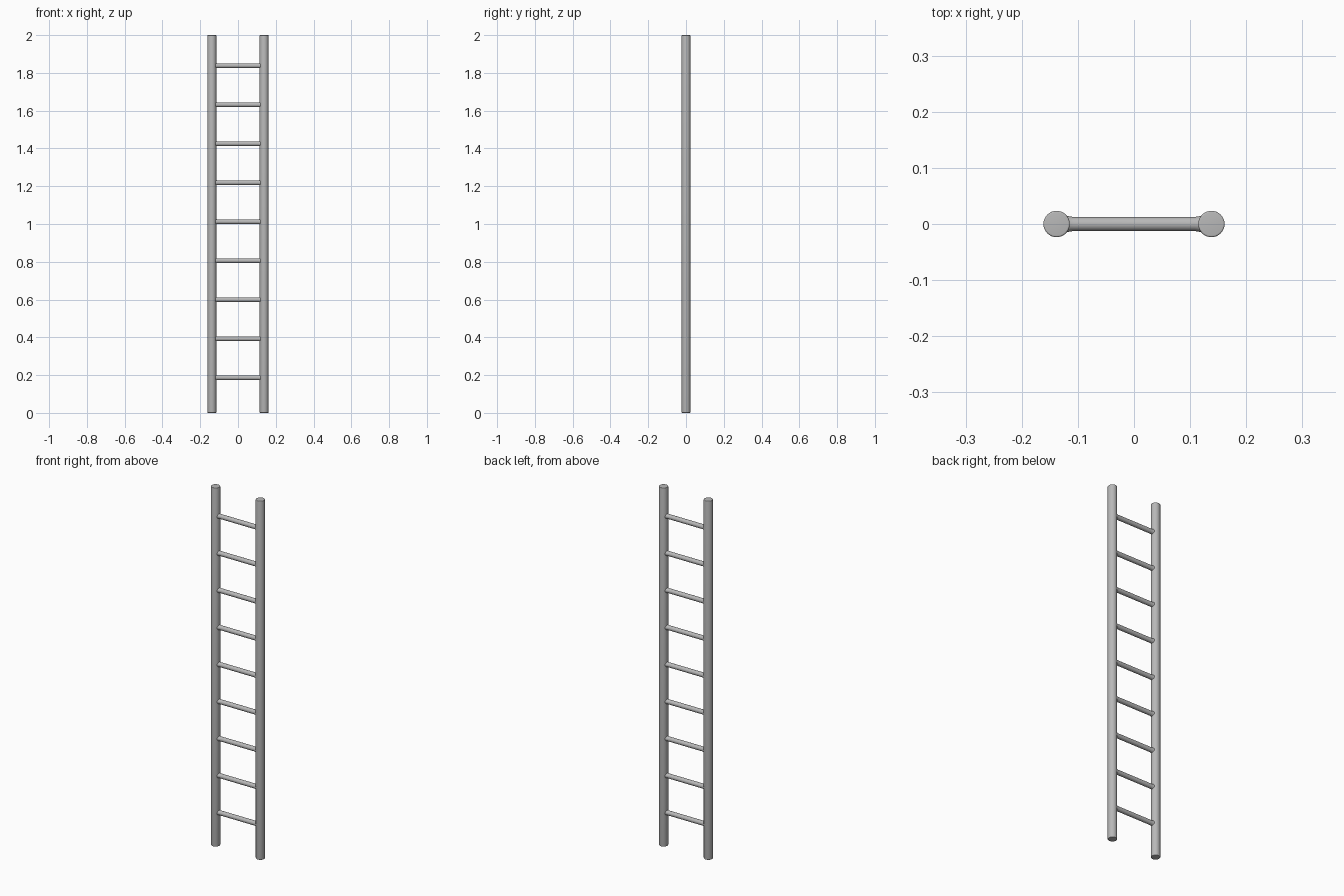
import bpy, math

if "Cube" in bpy.data.objects:
    bpy.data.objects.remove(bpy.data.objects["Cube"])

RAIL_X, RAIL_R, HEIGHT = 0.138, 0.0235, 2.0
RUNG_R = 0.0127

# Dark grey metal for all parts
grey = bpy.data.materials.new("dark_grey")
grey.diffuse_color = (0.48, 0.48, 0.48, 1)
grey.use_nodes = True
grey.node_tree.nodes["Principled BSDF"].inputs["Base Color"].default_value = grey.diffuse_color


def lathe(name, profile, segments, place):
    """Spin (radius, distance) pairs about an axis; place maps to world axes."""
    verts, faces = [], []
    for r, d in profile:
        for i in range(segments):
            a = 2 * math.pi * i / segments
            verts.append(place(r * math.cos(a), r * math.sin(a), d))
    for k in range(len(profile) - 1):
        for i in range(segments):
            j = (i + 1) % segments
            b, t = k * segments, (k + 1) * segments
            faces.append((b + i, b + j, t + j, t + i))
    faces.append(tuple(reversed(range(segments))))
    faces.append(tuple(range(len(verts) - segments, len(verts))))
    mesh = bpy.data.meshes.new(name)
    mesh.from_pydata(verts, [], faces)
    mesh.materials.append(grey)
    obj = bpy.data.objects.new(name, mesh)
    bpy.context.collection.objects.link(obj)
    bpy.ops.object.select_all(action='DESELECT')
    obj.select_set(True)
    bpy.context.view_layer.objects.active = obj
    bpy.ops.object.shade_smooth_by_angle(angle=math.radians(35))
    return obj


# Side rails: round tubes with softly rounded ends
b = 0.003
bottom = [(RAIL_R - b + b * math.sin(a), b - b * math.cos(a))
          for a in (math.radians(22.5 * i) for i in range(5))]
rail = bottom + [(r, HEIGHT - z) for r, z in reversed(bottom)]
for side, sx in (("left", -1), ("right", 1)):
    lathe(side + "_rail", rail, 32, lambda u, v, d, s=sx: (s * RAIL_X + u, v, d))

# Rungs: thin bars with a slight flare where they meet the rails
half = [(RUNG_R, 0.108), (RUNG_R + 0.0005, 0.113), (RUNG_R + 0.002, 0.119),
        (RUNG_R + 0.002, 0.13)]
rung = [(r, -d) for r, d in reversed(half)] + half
for n in range(9):
    z = 0.186 + n * 0.2065
    lathe(f"rung_{n + 1}", rung, 24, lambda u, v, d, h=z: (d, u, h + v))
